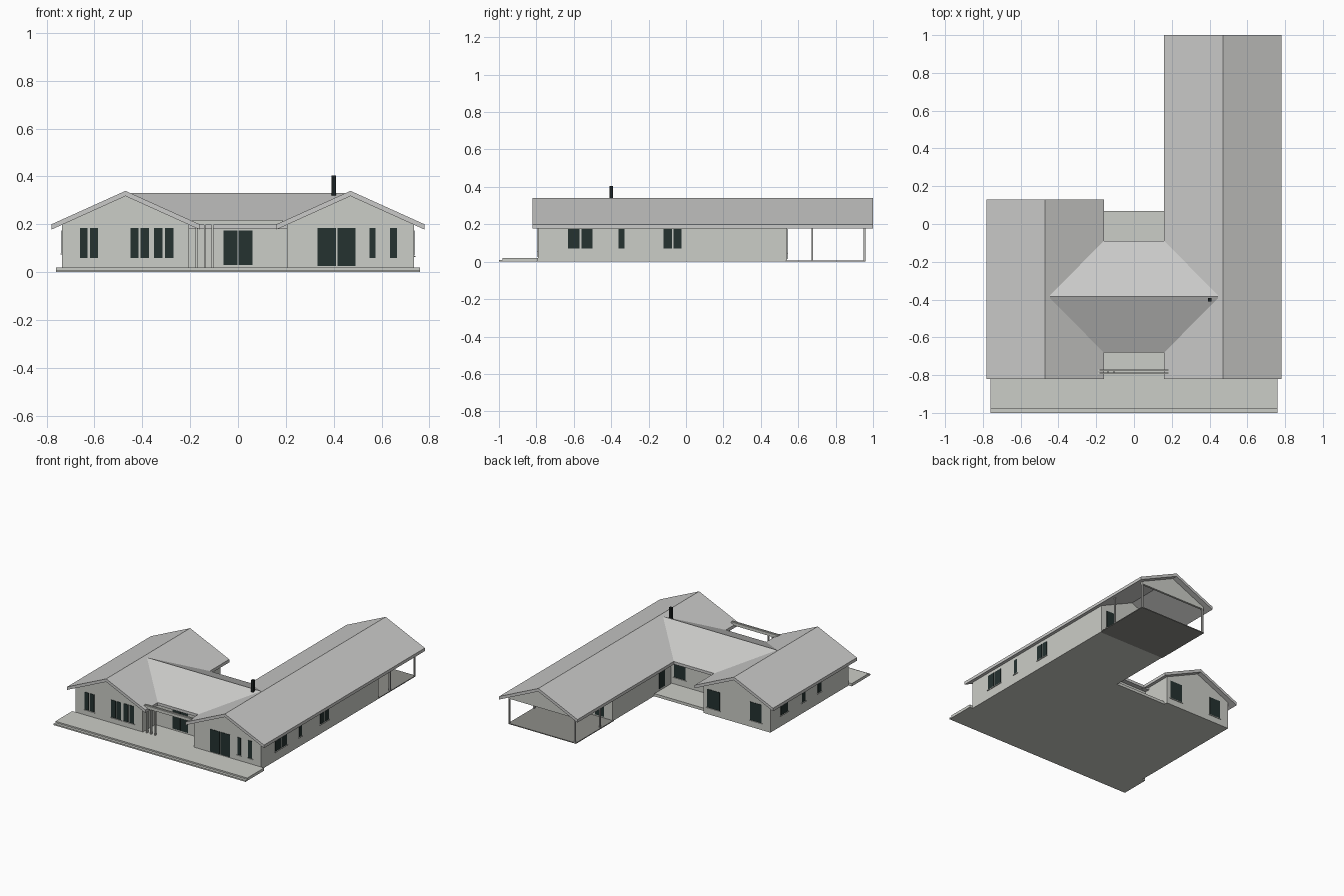
import bpy
import bmesh

cube = bpy.data.objects.get("Cube")
if cube:
    bpy.data.objects.remove(cube)


def material(name, r, g, b):
    m = bpy.data.materials.new(name)
    m.use_nodes = True
    m.diffuse_color = (r, g, b, 1)
    m.node_tree.nodes["Principled BSDF"].inputs["Base Color"].default_value = (r, g, b, 1)
    return m


WALL = material("pale wall", 0.60, 0.61, 0.57)
ROOF = material("light grey roof", 0.59, 0.59, 0.58)
FLOOR = material("porch floor grey", 0.27, 0.27, 0.25)
POST = material("post grey", 0.5, 0.5, 0.48)
GLASS = material("dark glass", 0.018, 0.032, 0.03)
FLUE = material("black flue", 0.01, 0.014, 0.014)


def finish(name, bm, mat):
    bmesh.ops.recalc_face_normals(bm, faces=bm.faces)
    mesh = bpy.data.meshes.new(name)
    bm.to_mesh(mesh)
    bm.free()
    mesh.materials.append(mat)
    ob = bpy.data.objects.new(name, mesh)
    bpy.context.scene.collection.objects.link(ob)
    return ob


def box(name, xs, ys, zs, mat):
    """Box given by its low and high limits on each axis."""
    bm = bmesh.new()
    bmesh.ops.create_cube(bm, size=1)
    for v in bm.verts:
        v.co = [lim[0] if c < 0 else lim[1] for c, lim in zip(v.co, (xs, ys, zs))]
    return finish(name, bm, mat)


def prism(name, profile, start, end, mat, axis="y", centre=0):
    """Extrude an (across, up) profile along the y or x axis."""
    bm = bmesh.new()
    place = (lambda a, t, z: (centre + a, t, z)) if axis == "y" else (lambda a, t, z: (t, centre + a, z))
    rings = [[bm.verts.new(place(a, t, z)) for a, z in profile] for t in (start, end)]
    bm.faces.new(rings[0])
    bm.faces.new(rings[1][::-1])
    n = len(profile)
    for i in range(n):
        j = (i + 1) % n
        bm.faces.new((rings[0][i], rings[0][j], rings[1][j], rings[1][i]))
    return finish(name, bm, mat)


def roof_profile(half, eave, ridge, thick=0.022):
    return [(-half, eave), (0, ridge), (half, eave),
            (half, eave - thick), (0, ridge - thick), (-half, eave - thick)]


def window(name, axis, plane, lo, hi, z0, z1, sill=True):
    """Thin glass plate on a wall; axis is the direction the wall faces."""
    def plate(label, a, b, c, d, depth, mat):
        across, out = (a, b), (plane - depth, plane + depth)
        if axis == "x":
            box(label, out, across, (c, d), mat)
        else:
            box(label, across, out, (c, d), mat)
    plate(name, lo, hi, z0, z1, 0.003, GLASS)
    if sill:
        plate(name + "_sill", lo - 0.006, hi + 0.006, z0 - 0.006, z0 - 0.002, 0.006, WALL)


# Ground slab, front terrace and rear courtyard
box("house_slab", (-0.73, 0.73), (-0.8, 0.07), (0, 0.012), WALL)
box("terrace_step", (-0.76, 0.76), (-1.0, -0.79), (0, 0.01), WALL)
box("front_terrace", (-0.76, 0.76), (-0.98, -0.79), (0.004, 0.02), WALL)
box("entrance_floor", (-0.2, 0.2), (-0.8, -0.64), (0.004, 0.02), WALL)
box("courtyard_floor", (-0.2, 0.2), (-0.13, 0.07), (0.004, 0.02), WALL)
box("porch_floor", (0.2, 0.735), (0.53, 0.96), (0, 0.006), FLOOR)

# Two gabled wings
WING = 0.265
wall_profile = [(-WING, 0), (-WING, 0.2), (0, 0.32), (WING, 0.2), (WING, 0)]
for name, x, wall_end, roof_end in (("left_side", -0.47, 0.095, 0.13),
                                    ("right_side", 0.47, 0.54, 1.0)):
    prism(name + "_wing_walls", wall_profile, -0.79, wall_end, WALL, centre=x)
    prism(name + "_wing_roof", roof_profile(0.31, 0.2, 0.34), -0.82, roof_end, ROOF, centre=x)

# Central link between the wings
box("link_walls", (-0.22, 0.22), (-0.65, -0.125), (0, 0.19), WALL)
prism("link_roof", [(-0.295, 0.2), (0, 0.332), (0.295, 0.2), (0.295, 0.18), (-0.295, 0.18)],
      -0.445, 0.445, ROOF, axis="x", centre=-0.385)

# Rear porch gable and posts
prism("porch_gable", [(-WING, 0.182), (-WING, 0.2), (0, 0.32), (WING, 0.2), (WING, 0.182)],
      0.945, 0.96, WALL, centre=0.47)
for x in (0.21, 0.73):
    for y in (0.675, 0.955):
        box("porch_post", (x - 0.005, x + 0.005), (y - 0.005, y + 0.005), (0, 0.2), POST)

# Entrance beams and posts
for y in (-0.789, -0.775):
    box("entrance_beam", (-0.19, 0.185), (y - 0.004, y + 0.004), (0.197, 0.218), WALL)
for x in (-0.173, -0.139, -0.106):
    box("entrance_post", (x - 0.004, x + 0.004), (-0.79, -0.774), (0.015, 0.2), WALL)

# Front windows
for lo, hi in ((-0.66, -0.628), (-0.618, -0.585), (-0.45, -0.415), (-0.407, -0.372),
               (-0.35, -0.315), (-0.305, -0.27), (0.55, 0.575), (0.635, 0.665)):
    window("front_window", "y", -0.79, lo, hi, 0.06, 0.185)
for lo, hi in ((0.332, 0.41), (0.415, 0.49)):
    window("front_glass_door", "y", -0.79, lo, hi, 0.025, 0.185, False)
for lo, hi in ((-0.06, -0.002), (0.002, 0.06)):
    window("entrance_glass", "y", -0.65, lo, hi, 0.03, 0.175, False)

# Side windows
for lo, hi in ((-0.63, -0.57), (-0.56, -0.5), (-0.36, -0.33), (-0.12, -0.075), (-0.067, -0.025)):
    window("right_side_window", "x", 0.735, lo, hi, 0.07, 0.175)
for lo, hi in ((-0.1, -0.02), (-0.3, -0.26), (-0.48, -0.44)):
    window("left_side_window", "x", -0.735, lo, hi, 0.08, 0.175)

# Rear windows and doors
for lo, hi in ((-0.665, -0.575), (-0.335, -0.235)):
    window("rear_window", "y", 0.095, lo, hi, 0.05, 0.18)
window("courtyard_window", "y", -0.125, 0.09, 0.18, 0.07, 0.175)
window("courtyard_door", "x", 0.205, -0.05, 0.01, 0.03, 0.17, False)
window("porch_window", "y", 0.54, 0.63, 0.69, 0.05, 0.175)
window("porch_door", "y", 0.54, 0.27, 0.34, 0.015, 0.175, False)

# Chimney flue
box("chimney_flue", (0.391, 0.41), (-0.41, -0.391), (0.28, 0.405), FLUE)
